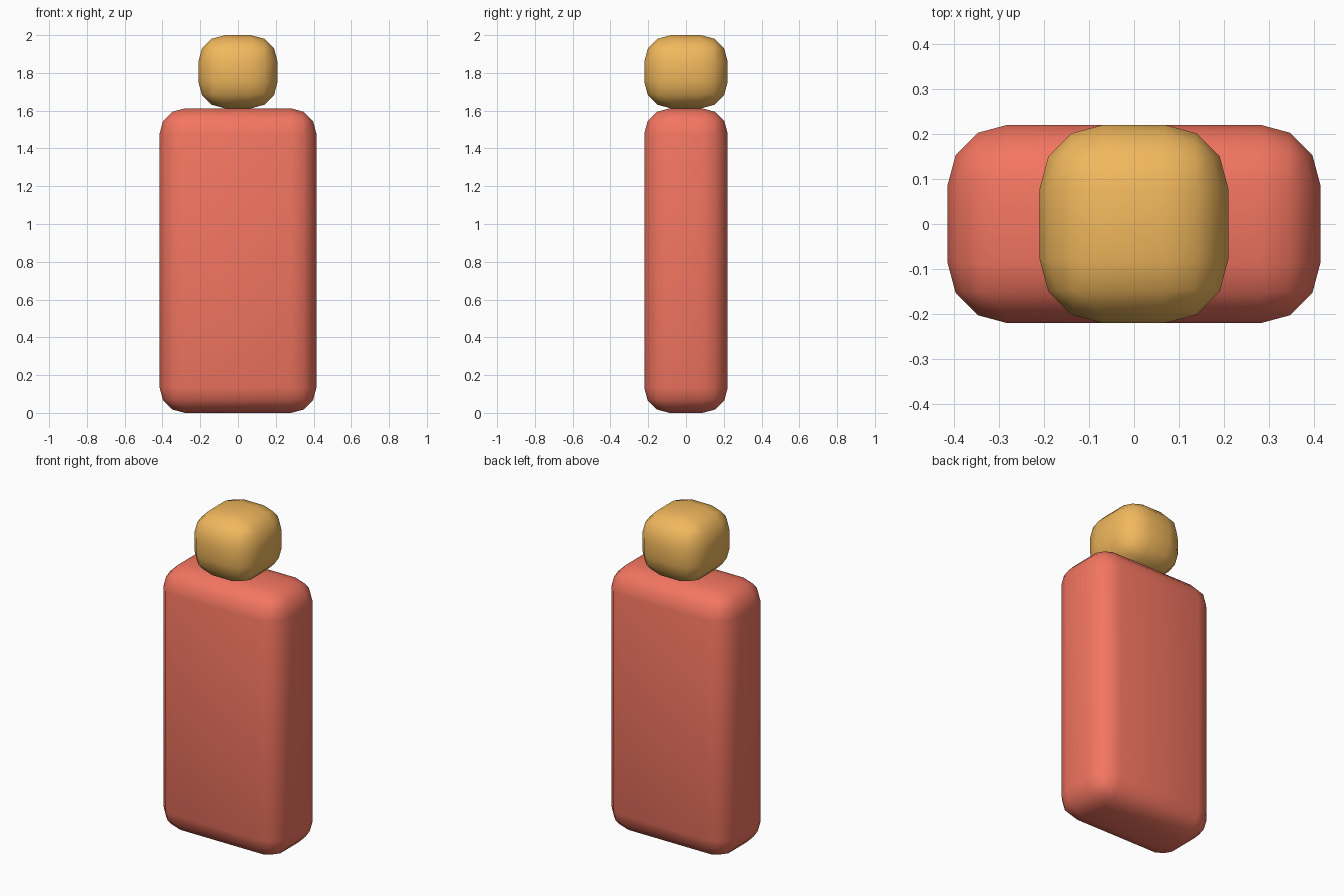
import bpy

if "Cube" in bpy.data.objects:
    bpy.data.objects.remove(bpy.data.objects["Cube"])


def rounded_block(name, size, z_min, radius, color):
    bpy.ops.mesh.primitive_cube_add(size=1, location=(0, 0, z_min + size[2] / 2))
    ob = bpy.context.object
    ob.name = name
    ob.scale = size
    bpy.ops.object.transform_apply(location=False, rotation=False, scale=True)
    bevel = ob.modifiers.new("rounding", 'BEVEL')
    bevel.width = radius
    bevel.segments = 3
    bevel.limit_method = 'NONE'
    bpy.ops.object.shade_smooth()
    mat = bpy.data.materials.new(name + "_color")
    mat.diffuse_color = (*color, 1)
    mat.use_nodes = True
    mat.node_tree.nodes["Principled BSDF"].inputs["Base Color"].default_value = mat.diffuse_color
    ob.data.materials.append(mat)
    return ob


# Tall slab body
rounded_block("body", (0.83, 0.442, 1.612), 0, 0.134, (0.9, 0.18, 0.12))
# Small rounded head resting on top
rounded_block("head", (0.42, 0.442, 0.388), 1.612, 0.142, (0.88, 0.48, 0.11))
